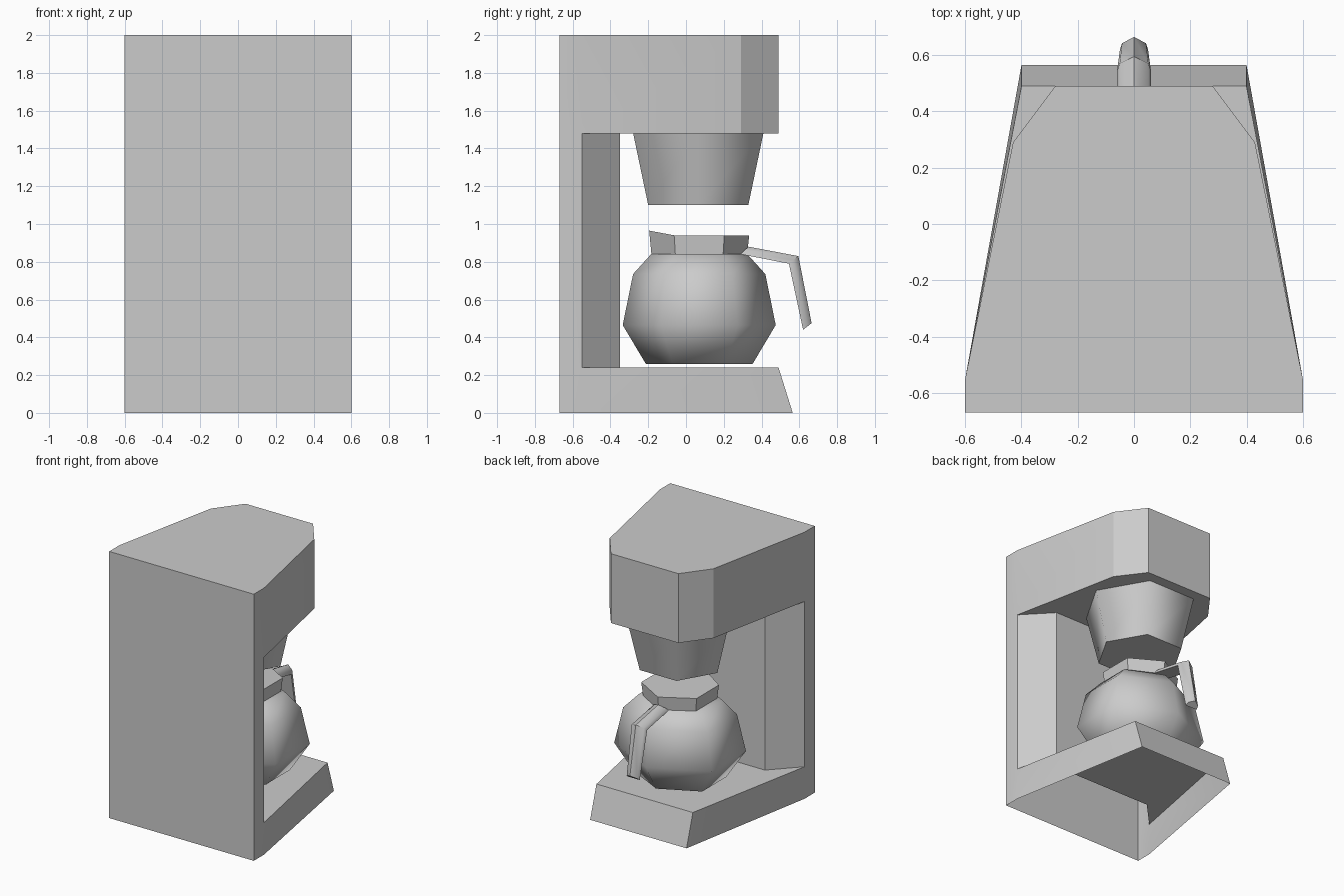
import bpy, bmesh, math
from math import sin, cos, pi

cube = bpy.data.objects.get("Cube")
if cube:
    bpy.data.objects.remove(cube, do_unlink=True)

# One plain grey for the whole appliance
GREY = (0.6, 0.6, 0.6, 1)
mat = bpy.data.materials.new("plain_grey")
mat.use_nodes = True
mat.diffuse_color = GREY
for node in mat.node_tree.nodes:
    if node.type == 'BSDF_PRINCIPLED':
        node.inputs["Base Color"].default_value = GREY


def finish(bm, name, angle):
    """Weld, orient and shade a mesh, then link it to the scene."""
    bmesh.ops.remove_doubles(bm, verts=bm.verts, dist=0.0005)
    bmesh.ops.recalc_face_normals(bm, faces=bm.faces)
    mesh = bpy.data.meshes.new(name)
    bm.to_mesh(mesh)
    bm.free()
    mesh.materials.append(mat)
    obj = bpy.data.objects.new(name, mesh)
    bpy.context.collection.objects.link(obj)
    bpy.ops.object.select_all(action='DESELECT')
    bpy.context.view_layer.objects.active = obj
    obj.select_set(True)
    bpy.ops.object.shade_smooth_by_angle(angle=math.radians(angle))
    return obj


def face(bm, points):
    return bm.faces.new([bm.verts.new(p) for p in points])


def bridge(bm, low, high):
    """Join two closed rings of points with quads."""
    n = len(low)
    for i in range(n):
        j = (i + 1) % n
        face(bm, (low[i], low[j], high[j], high[i]))


def plan(half, z):
    """Closed symmetric outline from its +x half."""
    return [(x, y, z) for x, y in half] + [(-x, y, z) for x, y in reversed(half)]


def hex_ring(r, z, turn, y=0.07, stretch=1.0):
    return [(r * stretch * cos(turn + k * pi / 3),
             y + r * sin(turn + k * pi / 3), z) for k in range(6)]


def lathe(name, rings, angle):
    """Stack of rings, closed at both ends."""
    bm = bmesh.new()
    for low, high in zip(rings, rings[1:]):
        bridge(bm, low, high)
    face(bm, rings[0])
    face(bm, rings[-1])
    return finish(bm, name, angle)


# Housing: hollow, open underneath, tapered base, column and head
BASE_Z, HEAD_Z, TOP_Z = 0.24, 1.48, 2.0
slab = [(0.6, -0.67), (0.6, -0.55)]
foot = slab + [(0.4, 0.565)]
deck = slab + [(0.4, 0.49)]
column = slab + [(0.41, -0.35)]
head = slab + [(0.43, 0.29), (0.28, 0.49)]

bm = bmesh.new()
for low, z0, high, z1 in ((foot, 0, deck, BASE_Z),
                          (column, BASE_Z, column, HEAD_Z),
                          (head, HEAD_Z, head, TOP_Z)):
    bridge(bm, plan(low, z0), plan(high, z1))
for outline, z in ((deck, BASE_Z), (head, HEAD_Z)):
    outer, inner = plan(outline[1:], z), plan(column[2:], z)
    face(bm, outer + inner[::-1])
face(bm, plan(head, TOP_Z))
finish(bm, "housing", 20)

# Filter basket under the head
lathe("filter_basket", [hex_ring(0.306, 1.1, 0, 0.065),
                        hex_ring(0.398, HEAD_Z, 0, 0.065)], 65)

# Glass pot
profile = [(0.283, 0.26), (0.405, 0.465), (0.35, 0.735), (0.255, 0.84)]
lathe("pot_body", [hex_ring(r, z, pi / 6, stretch=2 / 3 ** 0.5)
                   for r, z in profile], 65)

# Pot collar with a raised pouring lip
rim = hex_ring(0.265, 0.94, pi / 6)
lip = min(range(6), key=lambda i: rim[i][1])
rim[lip] = (0, rim[lip][1], 0.965)
lathe("pot_collar", [hex_ring(0.253, 0.84, pi / 6), rim], 30)

# Pot handle: ridged strip through stations of (inner, outer, half width)
stations = [((0.29, 0.84), (0.33, 0.88), 0.06),
            ((0.545, 0.79), (0.595, 0.83), 0.06),
            ((0.62, 0.44), (0.665, 0.475), 0.05)]
section = [(-1, 0), (1, 0), (0.85, 0.5), (0, 1), (-0.85, 0.5)]
rings = [[(w * u, a[0] + t * (b[0] - a[0]), a[1] + t * (b[1] - a[1]))
          for u, t in section] for a, b, w in stations]
lathe("pot_handle", rings, 50)
